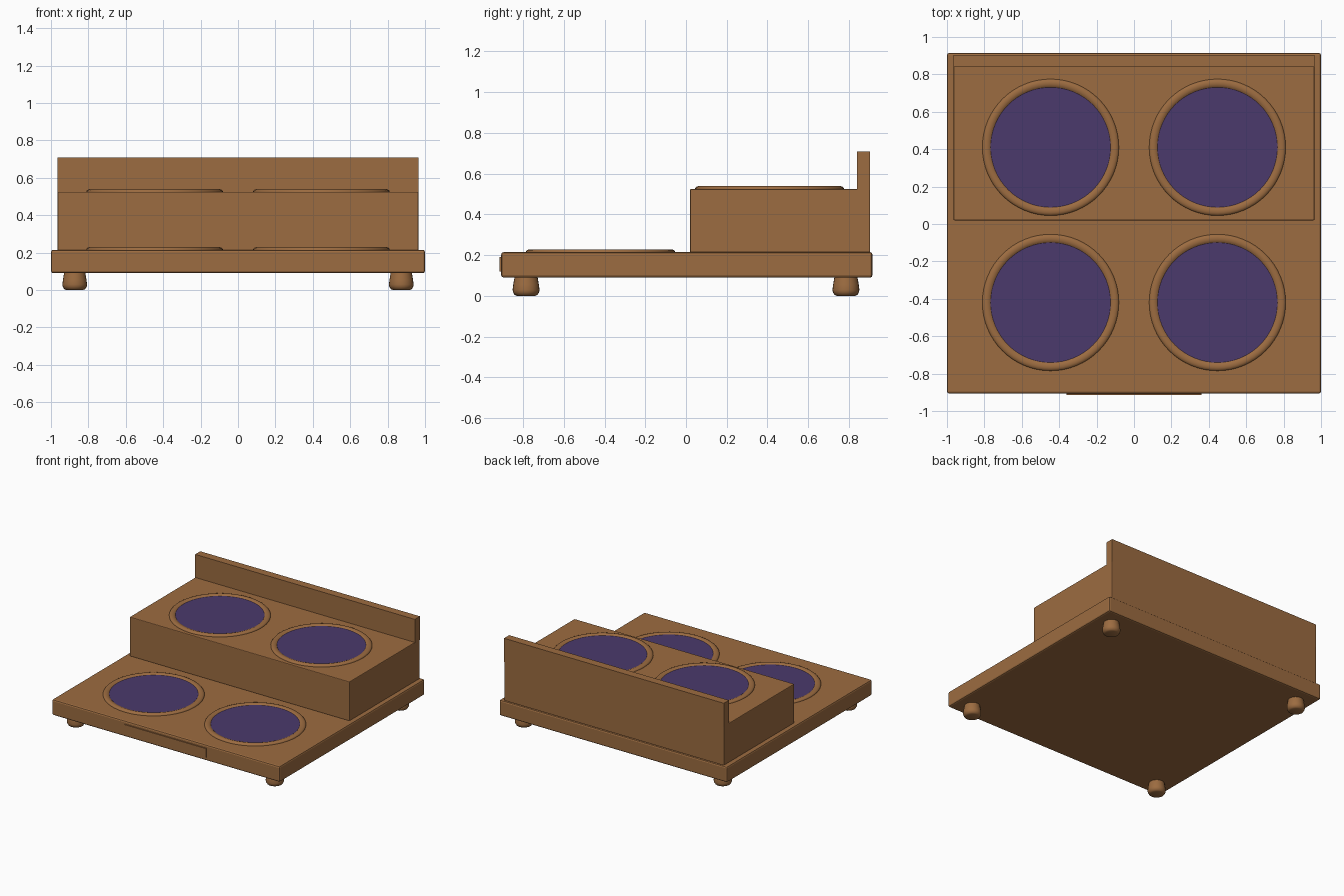
import bpy, bmesh, math

cube = bpy.data.objects.get("Cube")
if cube:
    bpy.data.objects.remove(cube, do_unlink=True)


def material(name, color):
    m = bpy.data.materials.new(name)
    m.use_nodes = True
    m.diffuse_color = color
    m.node_tree.nodes["Principled BSDF"].inputs["Base Color"].default_value = color
    return m


WOOD = material("warm wood", (0.335, 0.15, 0.052, 1))
CLOTH = material("purple cloth", (0.07, 0.042, 0.15, 1))


def finish(name, bm, mat, smooth=False):
    bmesh.ops.recalc_face_normals(bm, faces=bm.faces)
    mesh = bpy.data.meshes.new(name)
    bm.to_mesh(mesh)
    bm.free()
    obj = bpy.data.objects.new(name, mesh)
    bpy.context.collection.objects.link(obj)
    mesh.materials.append(mat)
    if smooth:
        bpy.ops.object.select_all(action="DESELECT")
        obj.select_set(True)
        bpy.context.view_layer.objects.active = obj
        bpy.ops.object.shade_smooth_by_angle(angle=math.radians(40))
    return obj


def box(name, lo, hi, bevel=0.0):
    bm = bmesh.new()
    bmesh.ops.create_cube(bm, size=1)
    for v in bm.verts:
        v.co = [h if c > 0 else l for c, l, h in zip(v.co, lo, hi)]
    obj = finish(name, bm, WOOD)
    if bevel:
        mod = obj.modifiers.new("soft edges", "BEVEL")
        mod.width = bevel
        mod.segments = 2
    return obj


def lathe(name, profile, center, mat, steps=64):
    # Spin a radius/height profile around a vertical axis
    bm = bmesh.new()
    verts = [bm.verts.new((r, 0, z)) for r, z in profile]
    edges = [bm.edges.new(pair) for pair in zip(verts, verts[1:])]
    bmesh.ops.spin(bm, geom=verts + edges, cent=(0, 0, 0), axis=(0, 0, 1),
                   angle=math.tau, steps=steps)
    bmesh.ops.remove_doubles(bm, verts=bm.verts, dist=0.0001)
    obj = finish(name, bm, mat, True)
    obj.location = center
    return obj


# Lower platform and front plate
box("base_platform", (-1, -0.907, 0.09), (1, 0.915, 0.215), 0.012)
box("front_plate", (-0.36, -0.915, 0.12), (0.36, -0.906, 0.19))

# Raised rear step and back rail
box("rear_step", (-0.965, 0.02, 0.213), (0.965, 0.904, 0.525), 0.005)
box("back_rail", (-0.965, 0.84, 0.52), (0.965, 0.904, 0.708))

# Four bowl rests: rounded rim with a flat cloth pad
RIM = [(0.365, -0.004), (0.365, 0.004), (0.36, 0.01), (0.35, 0.014),
       (0.337, 0.014), (0.326, 0.01), (0.319, 0.004), (0.319, -0.004)]
PAD = [(0, 0.006), (0.321, 0.006), (0.321, -0.002)]
for row, y, z in (("front", -0.42, 0.215), ("rear", 0.41, 0.525)):
    for side, sx in (("left", 1), ("right", -1)):
        place = (sx * 0.446, y, z)
        lathe(f"{row}_{side}_rim", RIM, place, WOOD)
        lathe(f"{row}_{side}_pad", PAD, place, CLOTH)

# Rounded bun feet
FOOT = [(0, 0), (0.045, 0), (0.056, 0.005), (0.064, 0.018), (0.066, 0.03),
        (0.063, 0.055), (0.056, 0.095), (0, 0.095)]
for row, y in (("front", -0.785), ("rear", 0.785)):
    for side, sx in (("left", 1), ("right", -1)):
        lathe(f"{row}_{side}_foot", FOOT, (sx * 0.873, y, 0), WOOD, 24)
